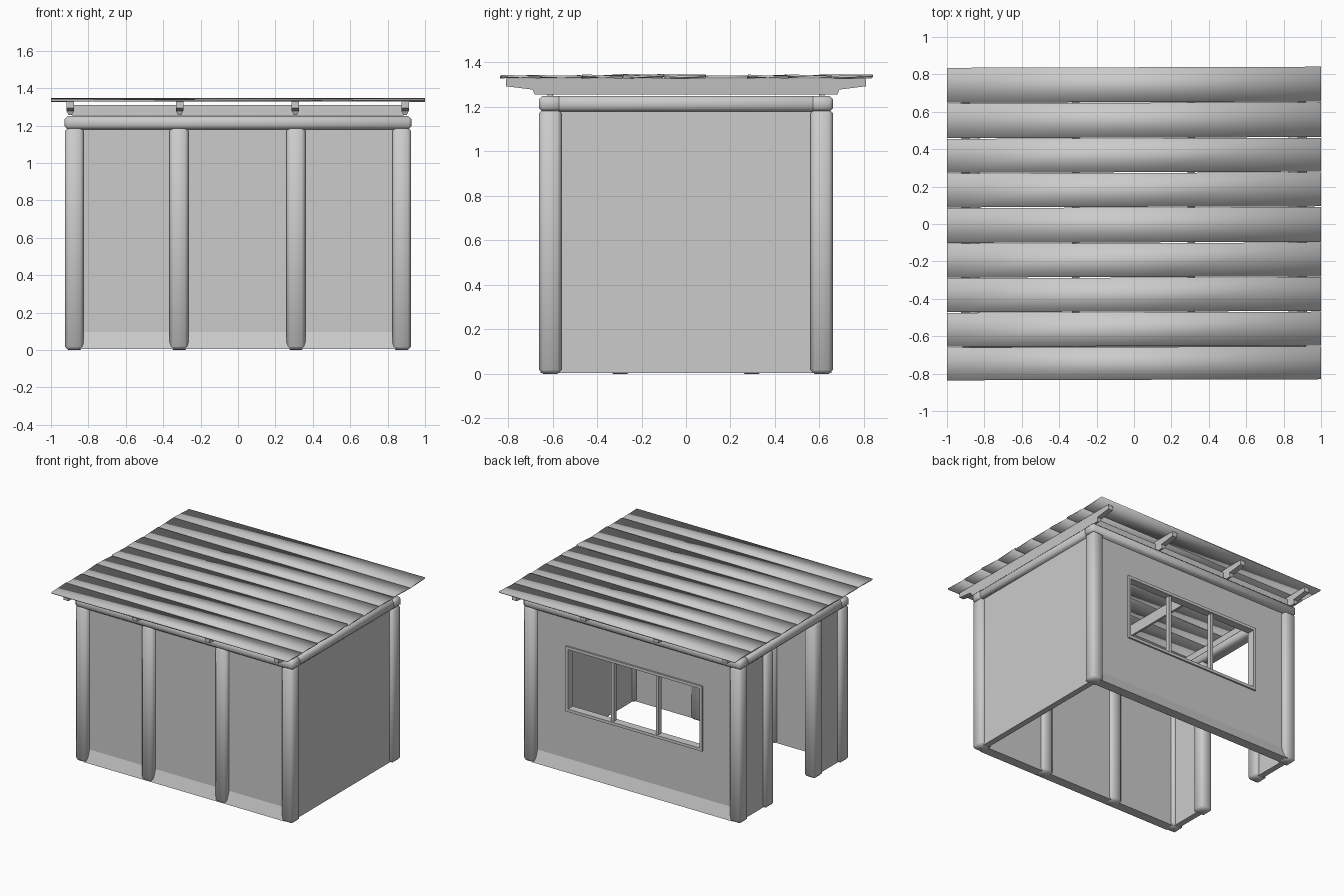
import bpy, bmesh, random
from mathutils import Vector

random.seed(4)
if "Cube" in bpy.data.objects:
    bpy.data.objects.remove(bpy.data.objects["Cube"])

grey = bpy.data.materials.new("plain grey")
grey.use_nodes = True
grey.diffuse_color = (0.6, 0.6, 0.6, 1)
grey.node_tree.nodes["Principled BSDF"].inputs["Base Color"].default_value = (0.6, 0.6, 0.6, 1)


def finish(name, bm, smooth=False):
    bmesh.ops.recalc_face_normals(bm, faces=bm.faces)
    for f in bm.faces:
        f.smooth = smooth
    mesh = bpy.data.meshes.new(name)
    bm.to_mesh(mesh)
    bm.free()
    mesh.materials.append(grey)
    ob = bpy.data.objects.new(name, mesh)
    bpy.context.collection.objects.link(ob)
    return ob


def box(name, lo, hi, bevel=0, smooth=False):
    bm = bmesh.new()
    bmesh.ops.create_cube(bm, size=1)
    lo, hi = Vector(lo), Vector(hi)
    for v in bm.verts:
        v.co = (lo + hi) / 2 + v.co * (hi - lo)
    if bevel:
        bmesh.ops.bevel(bm, geom=bm.edges[:], offset=bevel, segments=1,
                        affect='EDGES', profile=0.5)
    return finish(name, bm, smooth)


def extrude(name, points, step):
    bm = bmesh.new()
    face = bm.faces.new([bm.verts.new(p) for p in points])
    geom = bmesh.ops.extrude_face_region(bm, geom=[face])["geom"]
    bmesh.ops.translate(bm, vec=step, verts=[g for g in geom if isinstance(g, bmesh.types.BMVert)])
    return finish(name, bm)


# Posts: four corners, two on the front, two beside the doorway
POST = 0.05
posts = {"corner_post": [(sx * 0.875, sy * 0.61) for sx in (-1, 1) for sy in (-1, 1)],
         "front_post": [(-0.315, -0.61), (0.31, -0.61)],
         "door_post": [(-0.875, -0.295), (-0.875, 0.295)]}
for name, spots in posts.items():
    for x, y in spots:
        box(name, (x - POST, y - POST, 0), (x + POST, y + POST, 1.19), 0.018, True)

# Front and back walls with a flared foot
for side, name in ((-1, "front_wall"), (1, "back_wall")):
    profile = [(0.58, 0.004), (0.655, 0.004), (0.622, 0.095), (0.622, 1.2), (0.58, 1.2)]
    wall = extrude(name, [(-0.85, side * y, z) for y, z in profile], (1.7, 0, 0))

# Window opening cut in the back wall
WX, WZ0, WZ1 = 0.58, 0.46, 0.96
cutter = box("window_cutter", (-WX, 0.5, WZ0), (WX, 0.75, WZ1))
cut = wall.modifiers.new("opening", 'BOOLEAN')
cut.object, cut.operation, cut.solver = cutter, 'DIFFERENCE', 'EXACT'
graph = bpy.context.evaluated_depsgraph_get()
wall.data = bpy.data.meshes.new_from_object(wall.evaluated_get(graph))
wall.modifiers.clear()
bpy.data.objects.remove(cutter)

# Window frame and mullions
BAR = 0.022
for z in (WZ0, WZ1 - BAR):
    box("window_rail", (-WX, 0.575, z), (WX, 0.635, z + BAR))
for x in (-WX, WX - BAR):
    box("window_stile", (x, 0.575, WZ0), (x + BAR, 0.635, WZ1))
for x in (-0.19, 0.19):
    box("window_mullion", (x - BAR / 2, 0.585, WZ0), (x + BAR / 2, 0.62, WZ1))

# Side walls: one full, one split by the doorway
box("left_wall", (0.85, -0.6, 0.004), (0.895, 0.6, 1.2))
for s in (-1, 1):
    y0, y1 = sorted((s * 0.3, s * 0.6))
    box("doorway_wall", (-0.895, y0, 0.004), (-0.85, y1, 1.2))

# Ring of beams on the posts, with blocking above the long ones
for s in (-1, 1):
    y, x = s * 0.61, s * 0.875
    box("long_beam", (-0.928, y - 0.052, 1.18), (0.928, y + 0.052, 1.25), 0.016, True)
    box("side_beam", (x - 0.05, -0.66, 1.18), (x + 0.05, 0.66, 1.25), 0.016, True)
    box("blocking", (-0.885, y - 0.012, 1.24), (0.885, y + 0.012, 1.31))

# Rafters with notched, tapered ends
for x in (-0.897, -0.312, 0.307, 0.893):
    half = [(0.68, 1.255), (0.69, 1.278), (0.81, 1.293), (0.81, 1.328)]
    outline = half + [(-y, z) for y, z in reversed(half)]
    rafter = extrude("rafter", [(x - 0.02, y, z) for y, z in outline], (0.04, 0, 0))
    for v in rafter.data.vertices:
        if v.co.z < 1.26:
            v.co.x = x + (v.co.x - x) * 0.4

# Nine thin, slightly warped roof boards
edges = [-0.835, -0.655, -0.47, -0.285, -0.1, 0.09, 0.275, 0.46, 0.65, 0.84]
for i, (y0, y1) in enumerate(zip(edges, edges[1:])):
    bm = bmesh.new()
    bmesh.ops.create_cube(bm, size=1)
    if i in (1, 2, 3, 5, 6):
        bmesh.ops.bisect_plane(bm, geom=bm.verts[:] + bm.edges[:] + bm.faces[:],
                               plane_co=(0, 0, 0), plane_no=(1, 0, 0))
    twist, lift = random.uniform(-0.006, 0.006), random.uniform(-0.001, 0.001)
    for v in bm.verts:
        x, y, z = v.co
        v.co = (x * 2, (y0 + y1) / 2 + y * (y1 - y0 - 0.004) + x * 0.006,
                1.337 + z * 0.010 + lift + 4 * x * y * twist)
    finish("roof_board", bm, True)
